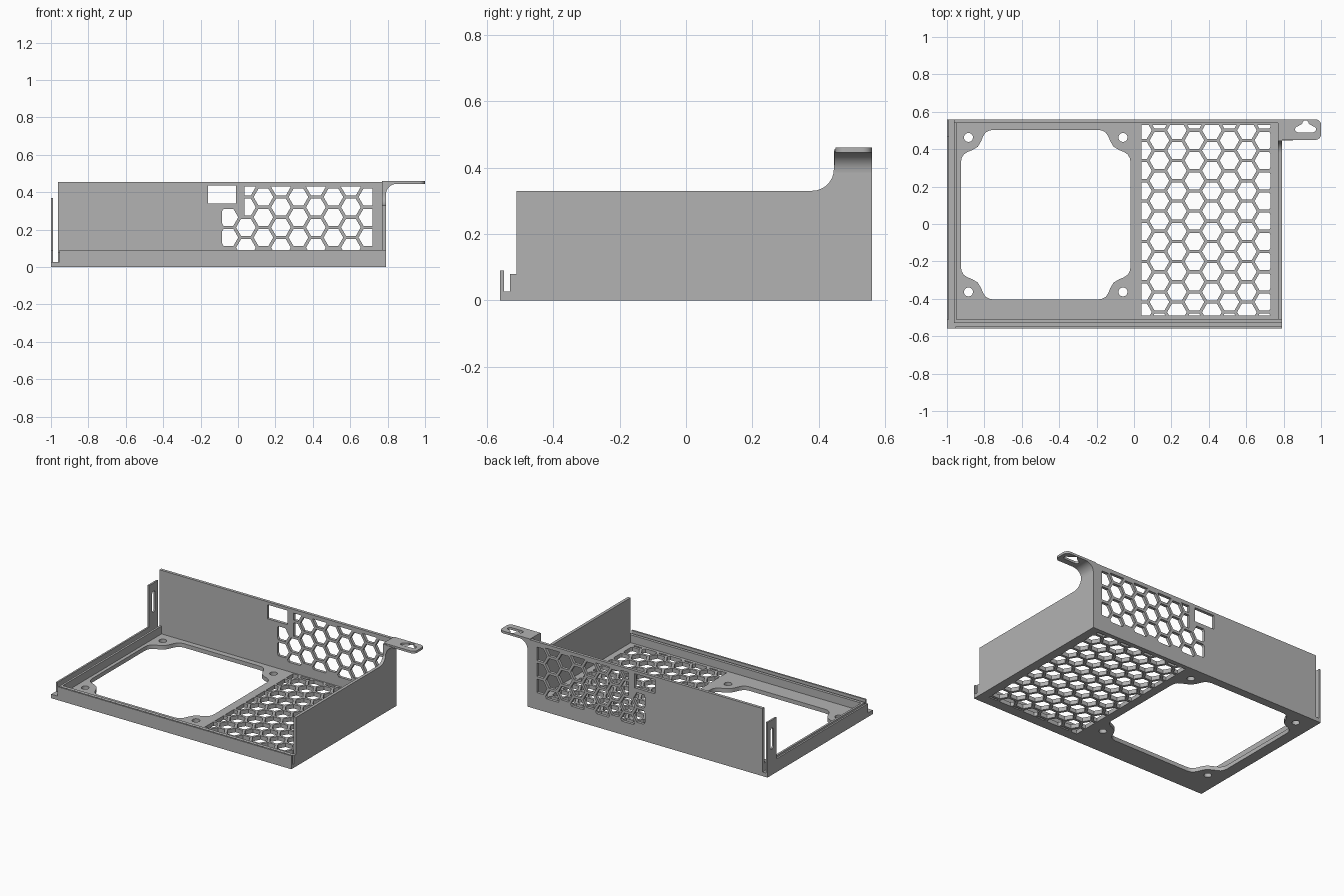
import bpy
from math import sin, cos, pi, radians, sqrt
from mathutils import Matrix

if "Cube" in bpy.data.objects:
    bpy.data.objects.remove(bpy.data.objects["Cube"], do_unlink=True)

grey = bpy.data.materials.new("plain_grey")
grey.use_nodes = True
colour = (0.45, 0.45, 0.45, 1)
grey.diffuse_color = colour
grey.node_tree.nodes["Principled BSDF"].inputs["Base Color"].default_value = colour

# Columns are the directions of the drawing's x, y and its thickness
FLAT = Matrix.Identity(3)
ALONG_X = Matrix(((1, 0, 0), (0, 0, -1), (0, 1, 0)))   # drawn in x, z
ALONG_Y = Matrix(((0, 0, 1), (1, 0, 0), (0, 1, 0)))    # drawn in y, z


def arc(cx, cy, r, start, end, steps=8):
    angles = [radians(start + (end - start) * i / steps) for i in range(steps + 1)]
    return [(cx + r * cos(a), cy + r * sin(a)) for a in angles]


def rect(x0, x1, y0, y1):
    return [(x0, y0), (x1, y0), (x1, y1), (x0, y1)]


def plate(name, loops, low, high, plane=FLAT):
    """Flat sheet: first loop is the outline, the others are holes."""
    curve = bpy.data.curves.new(name, "CURVE")
    curve.dimensions = "2D"
    curve.fill_mode = "BOTH"
    curve.extrude = (high - low) / 2
    for loop in loops:
        spline = curve.splines.new("POLY")
        spline.points.add(len(loop) - 1)
        for point, (x, y) in zip(spline.points, loop):
            point.co = (x, y, 0, 1)
        spline.use_cyclic_u = True
    obj = bpy.data.objects.new(name, curve)
    bpy.context.collection.objects.link(obj)
    middle = (low + high) / 2
    if plane is ALONG_X:
        middle = -middle
    obj.matrix_world = plane.to_4x4() @ Matrix.Translation((0, 0, middle))
    bpy.ops.object.select_all(action="DESELECT")
    obj.select_set(True)
    bpy.context.view_layer.objects.active = obj
    bpy.ops.object.convert(target="MESH")
    obj = bpy.context.view_layer.objects.active
    obj.data.materials.clear()
    obj.data.materials.append(grey)
    bpy.ops.object.shade_smooth_by_angle(angle=radians(30))
    return obj


def bar(name, x0, x1, y0, y1, z0, z1):
    return plate(name, [rect(x0, x1, y0, y1)], z0, z1)


def clip(loop, axis, limit, sign):
    """Keep the part of a loop on one side of an axis-aligned line."""
    kept = []
    for a, b in zip(loop, loop[1:] + loop[:1]):
        da, db = sign * (a[axis] - limit), sign * (b[axis] - limit)
        if da >= 0:
            kept.append(a)
        if da * db < 0:
            t = da / (da - db)
            kept.append((a[0] + t * (b[0] - a[0]), a[1] + t * (b[1] - a[1])))
    return kept


PITCH = 0.108                      # spacing of hexagons in a column
STEP = PITCH * sqrt(3) / 2         # spacing of columns
RADIUS = 0.0525


def hexagons(origin, window):
    """Honeycomb holes trimmed to the window given for each centre."""
    holes = []
    for i in range(-12, 13):
        for j in range(-12, 13):
            cx = origin[0] + i * STEP
            cy = origin[1] + (j + 0.5 * (i % 2)) * PITCH
            x0, x1, y0, y1 = window(cx, cy)
            loop = arc(cx, cy, RADIUS, 0, 300, 5)
            for axis, limit, sign in ((0, x0, 1), (0, x1, -1), (1, y0, 1), (1, y1, -1)):
                loop = clip(loop, axis, limit, sign)
            if len(loop) > 2:
                size = [max(p[k] for p in loop) - min(p[k] for p in loop) for k in (0, 1)]
                if min(size) > 0.006:
                    holes.append(loop)
    return holes


# Fan opening: one corner curve mirrored around the four corners
fan_x, fan_y, half = -0.472, 0.05, 0.453
corner = [(0.17, 0), (0.15, 0.004), (0.132, 0.014), (0.118, 0.035), (0.108, 0.06), (0.09, 0.09)]
corner += [(v, u) for u, v in reversed(corner)]
opening, screws = [], []
for sx, sy in ((1, 1), (-1, 1), (-1, -1), (1, -1)):
    points = corner if sx * sy < 0 else corner[::-1]
    opening += [(fan_x + sx * (half - u), fan_y + sy * (half - v)) for u, v in points]
    screws.append(arc(fan_x + sx * 0.413, fan_y + sy * 0.413, 0.024, 0, 345, 23))

# Floor with fan opening, screw holes and honeycomb
floor_holes = hexagons((0.136, -0.417), lambda x, y: (0.04, 0.73, -0.49, 0.53))
plate("floor", [rect(-1, 0.79, -0.56, 0.56), opening] + screws + floor_holes, 0, 0.027)

# Back wall with connector window and stepped honeycomb
wall_holes = hexagons(
    (0.136, 0.374),
    lambda x, z: (-0.085 if z < 0.3 else 0.035, 0.72, 0.09, 0.43))
plate("back_wall",
      [rect(-0.963, 0.79, 0, 0.455), rect(-0.16, -0.01, 0.34, 0.435)] + wall_holes,
      0.54, 0.56, ALONG_X)

# Side wall with curved rise to the mounting ear
rise = arc(0.38, 0.395, 0.065, -90, 0)
plate("left_wall",
      [[(-0.51, 0), (0.56, 0), (0.56, 0.455), (0.445, 0.455)] + rise[::-1] + [(-0.51, 0.33)]],
      0.77, 0.79, ALONG_Y)

# Mounting ear with keyhole slot, and the fillet below it
ear = [(0.77, 0.45)] + arc(0.97, 0.48, 0.03, -90, 0) + arc(0.97, 0.53, 0.03, 0, 90) + [(0.77, 0.56)]
keyhole = (arc(0.877, 0.506, 0.016, 90, 270) + arc(0.957, 0.506, 0.016, -90, 90)
           + arc(0.917, 0.537, 0.017, 0, 180))
plate("mounting_ear", [ear, keyhole], 0.445, 0.46)
plate("ear_fillet", [[(0.78, 0.45), (0.78, 0.385)] + arc(0.85, 0.385, 0.06, 180, 90) + [(0.85, 0.45)]],
      0.447, 0.56, ALONG_X)

# Double rails along the front and the low side
bar("front_outer_lip", -0.955, 0.79, -0.56, -0.548, 0, 0.09)
bar("front_inner_lip", -0.962, 0.79, -0.53, -0.51, 0, 0.08)
bar("right_outer_lip", -1, -0.988, -0.51, 0.56, 0, 0.09)
bar("right_inner_lip", -0.962, -0.948, -0.53, 0.56, 0, 0.08)

# Upright tab with a vertical slot
slot = arc(0.513, 0.3, 0.016, 0, 180) + arc(0.513, 0.19, 0.016, 180, 360)
plate("slotted_tab", [rect(0.465, 0.56, 0, 0.37), slot], -1, -0.988, ALONG_Y)
